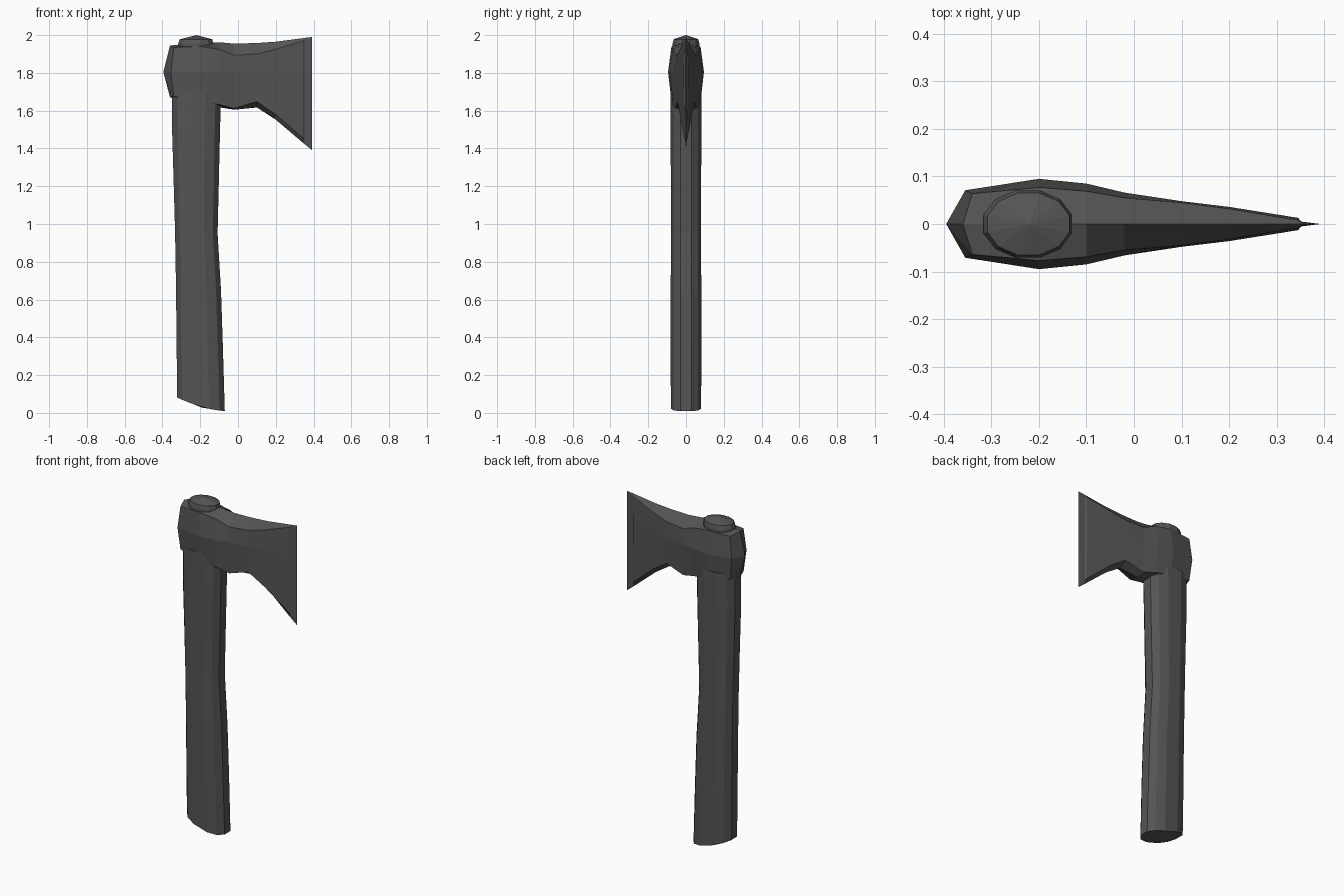
import bpy, bmesh, math

if "Cube" in bpy.data.objects:
    bpy.data.objects.remove(bpy.data.objects["Cube"])

mat = bpy.data.materials.new("dark grey")
mat.diffuse_color = (0.09, 0.09, 0.09, 1)
mat.use_nodes = True
mat.node_tree.nodes["Principled BSDF"].inputs["Base Color"].default_value = mat.diffuse_color


def skin(name, rings, start_tip=None, end_tip=None):
    """Bridge closed rings; each end is fanned to a tip or capped flat."""
    bm = bmesh.new()
    loops = [[bm.verts.new(p) for p in r] for r in rings]
    n = len(loops[0])
    for a, b in zip(loops, loops[1:]):
        for i in range(n):
            j = (i + 1) % n
            bm.faces.new((a[i], a[j], b[j], b[i]))
    for loop, tip in ((loops[0], start_tip), (loops[-1], end_tip)):
        if tip:
            t = bm.verts.new(tip)
            for i in range(n):
                bm.faces.new((loop[i], loop[(i + 1) % n], t))
        else:
            bm.faces.new(loop)
    bmesh.ops.remove_doubles(bm, verts=bm.verts, dist=0.0005)
    bmesh.ops.recalc_face_normals(bm, faces=bm.faces)
    me = bpy.data.meshes.new(name)
    bm.to_mesh(me)
    bm.free()
    ob = bpy.data.objects.new(name, me)
    me.materials.append(mat)
    bpy.context.collection.objects.link(ob)
    return ob


def oval(x0, x1, hy, zfun, n=12, power=0.8):
    """Squarish oval between x0 and x1; zfun gives height from x and y."""
    pts = []
    k = abs(math.cos(math.pi / n)) ** power
    for i in range(n):
        a = 2 * math.pi * (i + 0.5) / n
        c, s = math.cos(a), math.sin(a)
        x = (x0 + x1) / 2 + (x1 - x0) / 2 * math.copysign(abs(c) ** power, c) / k
        y = hy * math.copysign(abs(s) ** power, s) / k
        pts.append((x, y, zfun(x, y)))
    return pts


# Handle: slightly waisted shaft with a slanted foot
def foot(x, y):
    t = (x + 0.32) / 0.25
    return 0.01 + 0.07 * (1 - t) ** 1.6 if t < 1 else 0.01


handle = [oval(-0.322, -0.07, 0.08, foot)]
for z, x0, x1, hy in [(0.35, -0.325, -0.08, 0.082), (0.65, -0.328, -0.09, 0.081),
                      (0.95, -0.333, -0.108, 0.08), (1.2, -0.34, -0.102, 0.08),
                      (1.5, -0.349, -0.095, 0.082), (1.7, -0.348, -0.09, 0.082)]:
    handle.append(oval(x0, x1, hy, lambda x, y, z=z: z))
skin("handle", handle, start_tip=(-0.19, 0, 0.028))

# Handle end poking through the top of the head
skin("handle_top",
     [oval(-0.315, -0.13, 0.071, lambda x, y: 1.9, 12, 1),
      oval(-0.317, -0.131, 0.071, lambda x, y: 1.955, 12, 1),
      oval(-0.308, -0.136, 0.065, lambda x, y: 1.978, 12, 1)],
     end_tip=(-0.22, 0, 2.0))

# Head: x, ridge top, side top, side bottom, ridge bottom, mid half width, edge half width
stations = [
    (-0.350, 1.945, 1.935, 1.675, 1.670, 0.071, 0.064),
    (-0.200, 1.957, 1.940, 1.648, 1.642, 0.095, 0.077),
    (-0.100, 1.962, 1.925, 1.633, 1.618, 0.085, 0.069),
    (-0.020, 1.955, 1.893, 1.612, 1.605, 0.066, 0.055),
    (0.100, 1.958, 1.900, 1.648, 1.617, 0.048, 0.045),
    (0.200, 1.965, 1.925, 1.580, 1.552, 0.036, 0.032),
    (0.345, 1.984, 1.970, 1.455, 1.429, 0.013, 0.008),
    (0.352, 1.985, 1.972, 1.448, 1.423, 0.005, 0.004),
    (0.393, 1.990, 1.985, 1.400, 1.390, 0.0, 0.0)]
head = []
for k, (x, rt, st, sb, rb, w, e) in enumerate(stations):
    back = 0.01 if k == 0 else 0   # rounded poll corners
    head.append([(x - back, 0, rt), (x + back, e, st), (x - back / 2, w, 1.805),
                 (x + back, e, sb), (x - back, 0, rb),
                 (x + back, -e, sb), (x - back / 2, -w, 1.805), (x + back, -e, st)])

# Stop short of the cutting edge, then close it as a single sharp line
bm = bmesh.new()
loops = [[bm.verts.new(p) for p in r] for r in head[:-1]]
edge = [bm.verts.new(p) for p in head[-1][:5]]
loops.append(edge + [edge[3], edge[2], edge[1]])
for a, b in zip(loops, loops[1:]):
    for i in range(8):
        j = (i + 1) % 8
        bm.faces.new((a[i], a[j], b[j], b[i]))
poll = bm.verts.new((-0.395, 0, 1.805))
for i in range(0, 8):
    bm.faces.new((loops[0][(i + 1) % 8], loops[0][i], poll))
bmesh.ops.recalc_face_normals(bm, faces=bm.faces)
mesh = bpy.data.meshes.new("axe_head")
bm.to_mesh(mesh)
bm.free()
mesh.materials.append(mat)
bpy.context.collection.objects.link(bpy.data.objects.new("axe_head", mesh))
